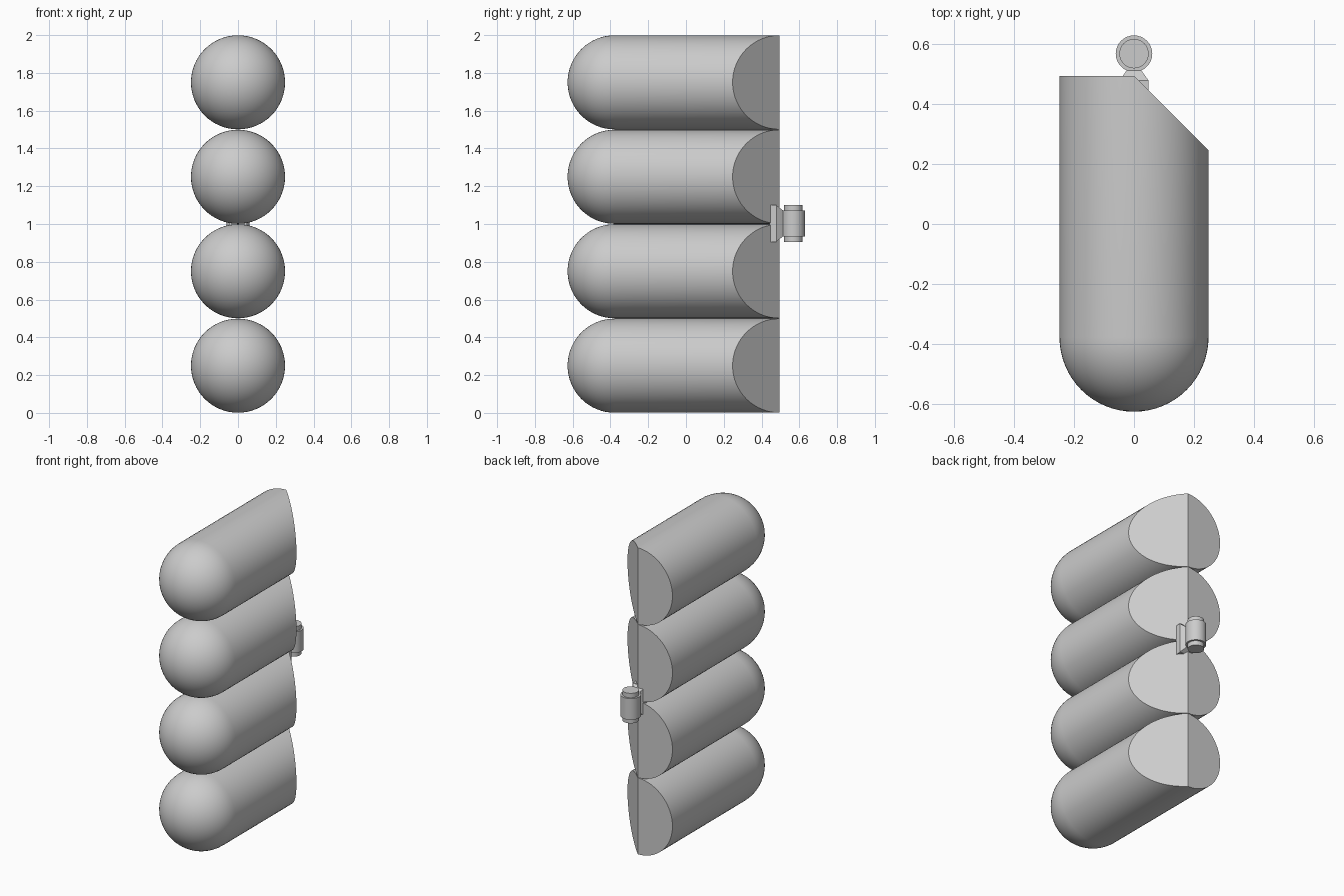
import bpy, bmesh
from math import pi, sin, cos, radians
from mathutils import Vector

if "Cube" in bpy.data.objects:
    bpy.data.objects.remove(bpy.data.objects["Cube"])

grey = bpy.data.materials.new("plain grey")
grey.use_nodes = True
grey.diffuse_color = (0.6, 0.6, 0.6, 1)
grey.node_tree.nodes["Principled BSDF"].inputs["Base Color"].default_value = (0.6, 0.6, 0.6, 1)

RADIUS = 0.249
BACK = 0.495
DOME = -0.378


def finish(name, bm, location, smooth=True):
    bmesh.ops.recalc_face_normals(bm, faces=bm.faces)
    mesh = bpy.data.meshes.new(name)
    bm.to_mesh(mesh)
    bm.free()
    mesh.materials.append(grey)
    obj = bpy.data.objects.new(name, mesh)
    obj.location = location
    bpy.context.collection.objects.link(obj)
    if smooth:
        bpy.ops.object.select_all(action='DESELECT')
        obj.select_set(True)
        bpy.context.view_layer.objects.active = obj
        bpy.ops.object.shade_smooth_by_angle(angle=radians(30))
    return obj


def round_tube(name, z):
    """Tube with a domed front and a back that is half square, half mitred."""
    bm = bmesh.new()
    steps = 16
    profile = [(RADIUS * sin(i * pi / 2 / steps), DOME - RADIUS * cos(i * pi / 2 / steps))
               for i in range(steps + 1)] + [(RADIUS, BACK)]
    verts = [bm.verts.new((r, y, 0)) for r, y in profile]
    edges = [bm.edges.new(pair) for pair in zip(verts, verts[1:])]
    bmesh.ops.spin(bm, geom=verts + edges, cent=(0, 0, 0), axis=(0, 1, 0),
                   angle=2 * pi, steps=64, use_merge=True)
    bmesh.ops.remove_doubles(bm, verts=bm.verts, dist=1e-5)
    # square end cap, then the mitre on the left half
    bmesh.ops.holes_fill(bm, edges=[e for e in bm.edges if e.is_boundary])
    bmesh.ops.bisect_plane(bm, geom=bm.verts[:] + bm.edges[:] + bm.faces[:],
                           plane_co=(0.0005, BACK, 0), plane_no=Vector((1, 1, 0)).normalized(),
                           clear_outer=True)
    bmesh.ops.holes_fill(bm, edges=[e for e in bm.edges if e.is_boundary])
    return finish(name, bm, (0, 0, z))


def cylinder(name, radius, height, location):
    bm = bmesh.new()
    bmesh.ops.create_cone(bm, cap_ends=True, segments=32, radius1=radius,
                          radius2=radius, depth=height)
    return finish(name, bm, location)


def block(name, size, location, taper=(1, 1)):
    """Box whose back face is scaled in x and z."""
    bm = bmesh.new()
    bmesh.ops.create_cube(bm, size=1)
    for v in bm.verts:
        back = v.co.y > 0
        v.co.x *= size[0] * (taper[0] if back else 1)
        v.co.y *= size[1]
        v.co.z *= size[2] * (taper[1] if back else 1)
    return finish(name, bm, location, smooth=False)


# Stack of four tubes
for i in range(4):
    round_tube(f"tube_{i + 1}", 0.25 + 0.5 * i)

# Hinge on the back edge
block("hinge_plate", (0.096, 0.037, 0.196), (0, 0.4615, 1.003))
block("hinge_neck", (0.096, 0.034, 0.19), (0, 0.497, 1.003), taper=(0.5, 0.72))
cylinder("hinge_barrel", 0.061, 0.138, (0, 0.569, 1.003))
cylinder("hinge_pin", 0.049, 0.196, (0, 0.569, 1.003))
